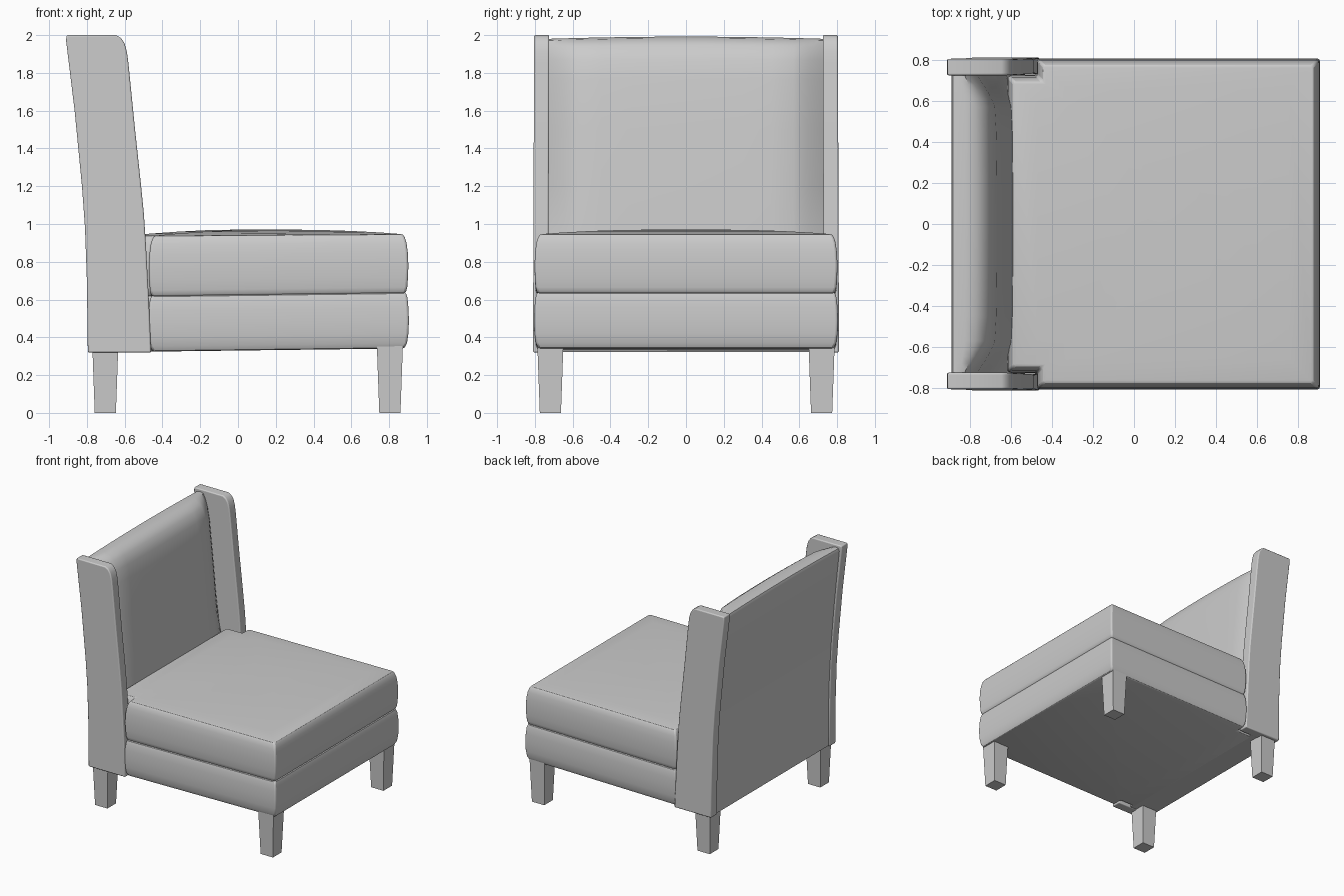
import bpy, bmesh, math

if "Cube" in bpy.data.objects:
    bpy.data.objects.remove(bpy.data.objects["Cube"])


def make(name, bm, bevel=0.0, segs=3, smooth=True):
    bmesh.ops.recalc_face_normals(bm, faces=bm.faces)
    me = bpy.data.meshes.new(name)
    bm.to_mesh(me)
    bm.free()
    ob = bpy.data.objects.new(name, me)
    bpy.context.collection.objects.link(ob)
    if bevel:
        m = ob.modifiers.new("bevel", "BEVEL")
        m.width, m.segments = bevel, segs
        m.limit_method, m.angle_limit = "ANGLE", math.radians(50)
    if smooth:
        bpy.ops.object.select_all(action="DESELECT")
        ob.select_set(True)
        bpy.context.view_layer.objects.active = ob
        bpy.ops.object.shade_smooth_by_angle(angle=math.radians(40))
    return ob


def loft(name, rings, bevel=0.0):
    bm = bmesh.new()
    rows = [[bm.verts.new(p) for p in r] for r in rings]
    n = len(rows[0])
    for a, b in zip(rows, rows[1:]):
        for i in range(n):
            j = (i + 1) % n
            bm.faces.new((a[i], a[j], b[j], b[i]))
    bm.faces.new(rows[0][::-1])
    bm.faces.new(rows[-1])
    return make(name, bm, bevel)


# Seat plan: T-shape notched around the wings, (x, y, inward x, inward y)
half = [(0.905, 0.805, -1, -1), (-0.475, 0.805, 1, -1),
        (-0.475, 0.725, 1, -1), (-0.62, 0.725, 1, -1)]
plan = half + [(x, -y, dx, -dy) for x, y, dx, dy in reversed(half)]


def cushion(name, profile, tilt_low, tilt_high):
    z0, z1 = profile[0][1], profile[-1][1]
    rings = []
    for inset, z in profile:
        t = tilt_low + (tilt_high - tilt_low) * (z - z0) / (z1 - z0)
        rings.append([(x + dx * inset, y + dy * inset,
                       z + t * (x - 0.9) / 1.4 * max(0, 1 - inset * 2))
                      for x, y, dx, dy in plan])
    return loft(name, rings, 0.012)


cushion("seat_base", [(0.035, 0.341), (0.022, 0.346), (0.01, 0.37), (0.003, 0.42),
                      (0, 0.49), (0.003, 0.56), (0.008, 0.61), (0.015, 0.632),
                      (0.025, 0.638)], 0.018, 0.018)
cushion("seat_cushion", [(0.025, 0.634), (0.015, 0.642), (0.009, 0.665), (0.005, 0.72),
                         (0.003, 0.78), (0.006, 0.85), (0.013, 0.90), (0.022, 0.93),
                         (0.032, 0.944), (0.045, 0.947), (0.15, 0.955),
                         (0.3, 0.963), (0.45, 0.968), (0.6, 0.97)], 0.018, 0.008)

# Backrest: section (x, z, share of edge recess) lofted across the width
section = [(-0.785, 0.325, 0), (-0.785, 0.6, 0), (-0.795, 0.9, 0), (-0.81, 1.15, 0),
           (-0.84, 1.5, 0), (-0.868, 1.77, 0), (-0.888, 1.96, 0), (-0.88, 1.98, 0),
           (-0.82, 1.986, 0.3), (-0.765, 1.977, 0.6), (-0.715, 1.94, 0.9),
           (-0.685, 1.87, 1), (-0.666, 1.77, 1), (-0.638, 1.5, 1), (-0.61, 1.2, 1),
           (-0.59, 0.95, 0.9), (-0.575, 0.7, 0.5), (-0.565, 0.325, 0.1)]
rings = []
for y in (0.735, 0.71, 0.68, 0.645, 0.61, 0.57, 0.45, 0.3, 0.15, 0,
          -0.15, -0.3, -0.45, -0.57, -0.61, -0.645, -0.68, -0.71, -0.735):
    e = max(0, (abs(y) - 0.55) / 0.185)
    r = 0.095 * e ** 1.4 + 0.012 * (y / 0.735) ** 2
    rings.append([(x - r * w, y, z + (0.006 - 0.012 * (y / 0.735) ** 2) * (z > 1.9))
                  for x, z, w in section])
loft("backrest", rings)

# Side wings
wing = [(-0.795, 0.32), (-0.8, 0.7), (-0.81, 0.98), (-0.826, 1.2), (-0.865, 1.6),
        (-0.91, 1.97), (-0.908, 2.0), (-0.645, 2.0), (-0.62, 1.985), (-0.6, 1.955),
        (-0.588, 1.91), (-0.58, 1.85), (-0.545, 1.5), (-0.515, 1.22),
        (-0.498, 1.05), (-0.488, 0.9), (-0.472, 0.6), (-0.46, 0.32)]
for side, s in (("left", 1), ("right", -1)):
    loft(side + "_wing", [[(x, s * (y - 0.006 * (z - 0.32) / 1.68), z) for x, z in wing]
                          for y in (0.73, 0.81)], 0.008)

# Tapered square legs
for end, x0, x1 in (("back", -0.77, -0.635), ("front", 0.735, 0.873)):
    for side, s in (("left", 1), ("right", -1)):
        bm = bmesh.new()
        bmesh.ops.create_cube(bm, size=1)
        for v in bm.verts:
            k = 0.138 if v.co.z > 0 else 0.112
            v.co = ((x0 + x1) / 2 + v.co.x * k, s * 0.718 + v.co.y * k,
                    0.36 if v.co.z > 0 else 0)
        make(f"{end}_{side}_leg", bm, smooth=False)
